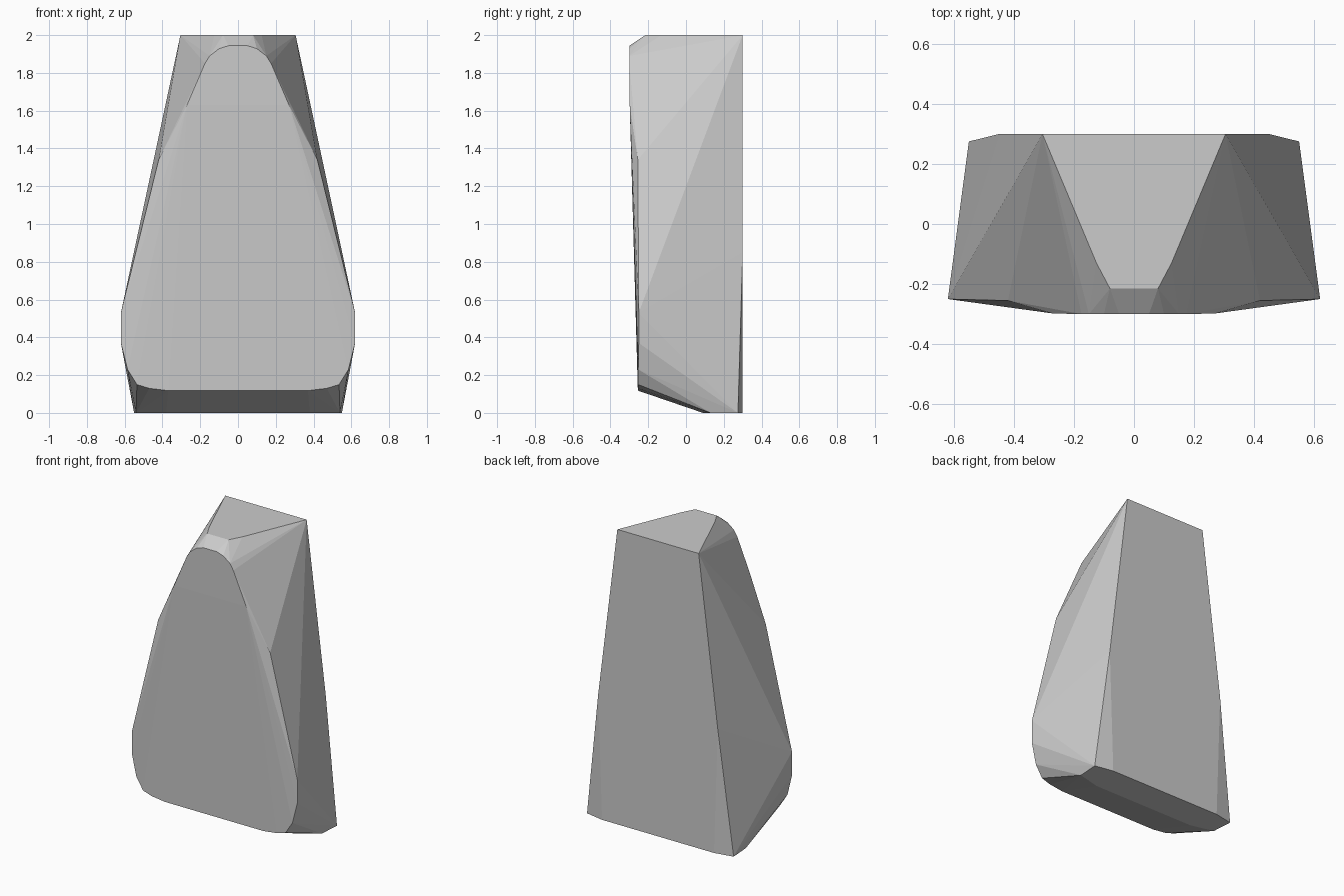
import bpy, bmesh

if "Cube" in bpy.data.objects:
    bpy.data.objects.remove(bpy.data.objects["Cube"])

# Right-half corner points of the faceted block; mirrored in x
half = [
    # flat top
    (0.305, 0.30, 2.0), (0.125, -0.13, 2.0), (0.08, -0.215, 2.0),
    # rounded top of the front face
    (0.05, -0.30, 1.944), (0.10, -0.30, 1.928), (0.15, -0.30, 1.89),
    (0.175, -0.30, 1.85), (0.27, -0.298, 1.63),
    # front face sides and rounded lower corners
    (0.42, -0.255, 1.34), (0.62, -0.25, 0.53), (0.62, -0.25, 0.37),
    (0.585, -0.253, 0.23), (0.535, -0.253, 0.15), (0.47, -0.254, 0.13),
    (0.37, -0.255, 0.118),
    # base
    (0.38, 0.09, 0.0), (0.54, 0.13, 0.0), (0.55, 0.275, 0.0),
    # back
    (0.42, 0.30, 0.0), (0.448, 0.30, 0.85),
]

# Hull of the mirrored points
bm = bmesh.new()
for x, y, z in half:
    for side in (-1, 1):
        bm.verts.new((side * x, y, z))
hull = bmesh.ops.convex_hull(bm, input=bm.verts[:])
loose = [v for v in bm.verts if not v.link_faces]
bmesh.ops.delete(bm, geom=loose, context='VERTS')
bmesh.ops.dissolve_limit(bm, angle_limit=0.01, verts=bm.verts[:], edges=bm.edges[:])
bmesh.ops.recalc_face_normals(bm, faces=bm.faces[:])

mesh = bpy.data.meshes.new("faceted_block")
bm.to_mesh(mesh)
bm.free()
block = bpy.data.objects.new("faceted_block", mesh)
bpy.context.collection.objects.link(block)
